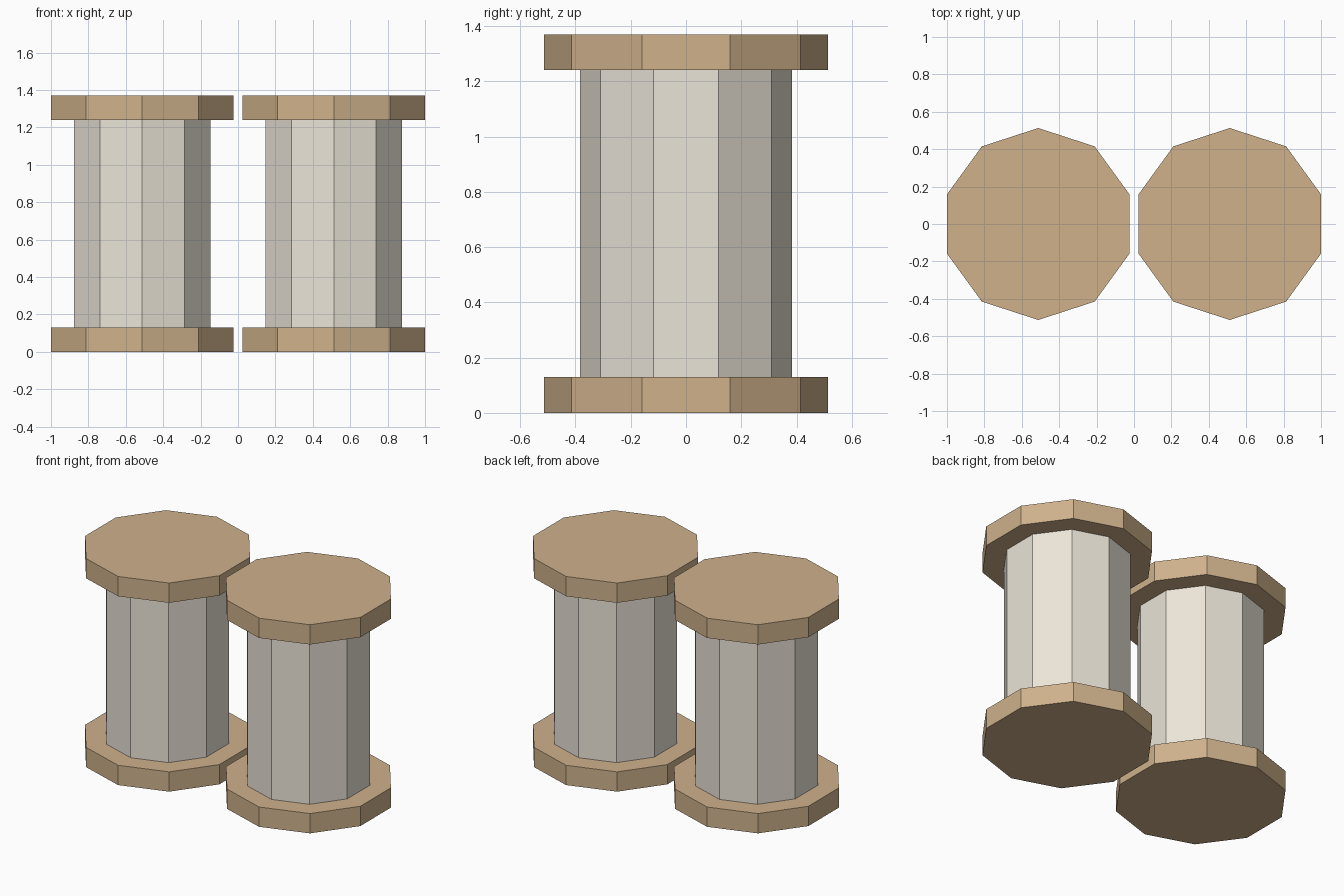
import bpy

if "Cube" in bpy.data.objects:
    bpy.data.objects.remove(bpy.data.objects["Cube"])

SIDES = 10
RIM_R, CORE_R = 0.513, 0.383
RIM_H, HEIGHT = 0.13, 1.37
OFFSET = 0.512


def material(name, color):
    mat = bpy.data.materials.new(name)
    mat.diffuse_color = color
    mat.use_nodes = True
    mat.node_tree.nodes["Principled BSDF"].inputs["Base Color"].default_value = mat.diffuse_color
    return mat


wood = material("tan_wood", (0.62, 0.44, 0.26, 1))
thread = material("pale_thread", (0.83, 0.78, 0.69, 1))


def prism(name, x, radius, z0, z1, mat):
    """Flat-sided ten-sided drum from z0 to z1, with corners on the y axis."""
    bpy.ops.mesh.primitive_cylinder_add(
        vertices=SIDES, radius=radius, depth=z1 - z0,
        location=(x, 0, (z0 + z1) / 2))
    obj = bpy.context.object
    obj.name = name
    obj.data.materials.append(mat)


# Two identical spools: bottom rim, wound core, top rim
for side, x in (("left", -OFFSET), ("right", OFFSET)):
    prism(f"{side}_bottom_rim", x, RIM_R, 0, RIM_H, wood)
    prism(f"{side}_core", x, CORE_R, RIM_H, HEIGHT - RIM_H, thread)
    prism(f"{side}_top_rim", x, RIM_R, HEIGHT - RIM_H, HEIGHT, wood)
